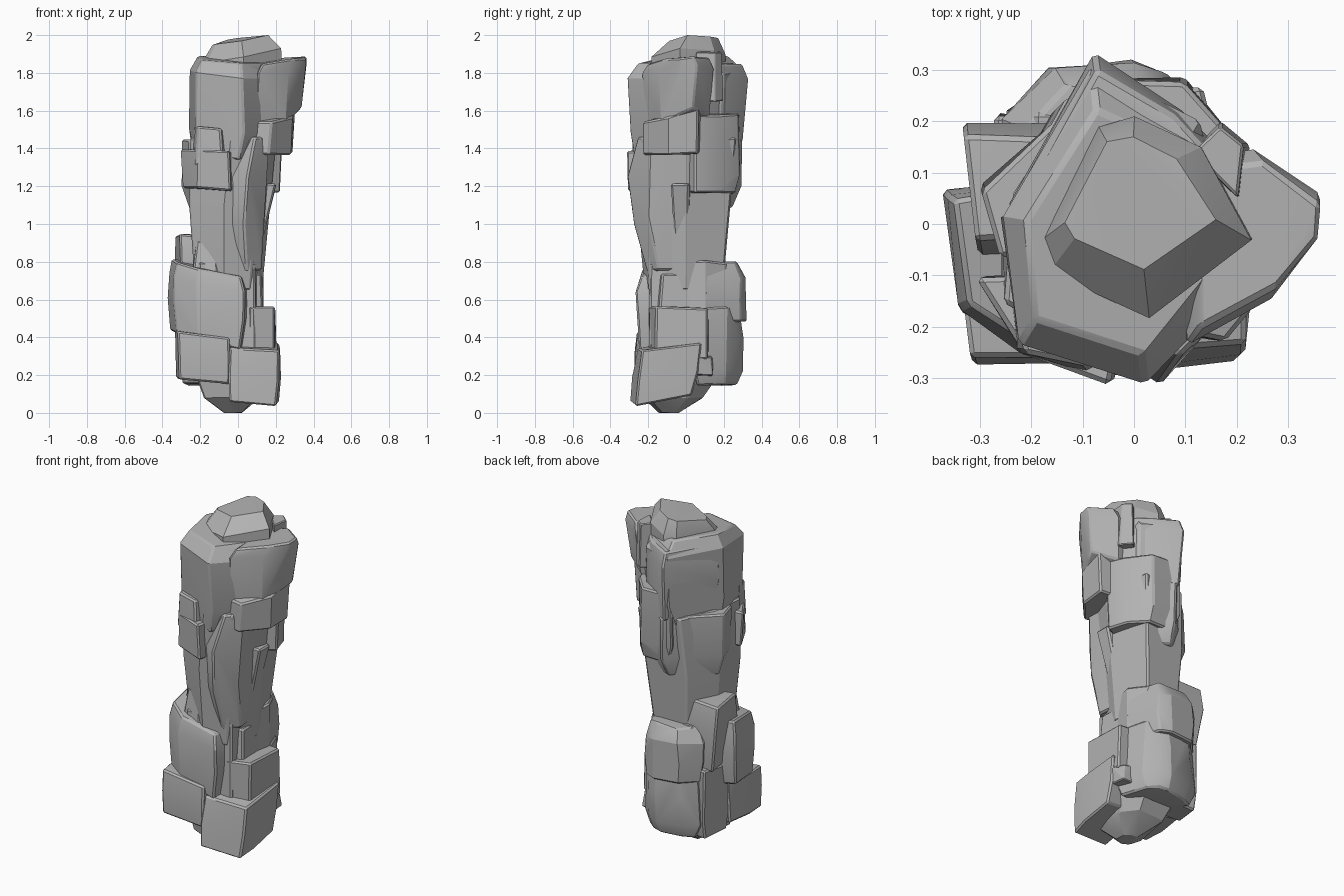
import bpy, bmesh, random

random.seed(4)
stone = bpy.data.materials.new("grey stone")
stone.diffuse_color = (0.45, 0.45, 0.45, 1)


def chunk(name, outline, levels, tilt=(0, 0), bevel=0.009, jitter=0.008):
    """Convex rock: a footprint repeated at levels (z, scale, dx, dy, tilt x, tilt y), chamfered."""
    cx = sum(p[0] for p in outline) / len(outline)
    cy = sum(p[1] for p in outline) / len(outline)
    bm = bmesh.new()
    for lv in levels:
        z, s, dx, dy, tx, ty = (tuple(lv) + (0, 0, 0, 0))[:6]
        for x, y in outline:
            ox, oy = (x - cx) * s, (y - cy) * s
            j = [random.uniform(-jitter, jitter) for _ in range(3)]
            bm.verts.new((cx + ox + dx + j[0], cy + oy + dy + j[1],
                          z + (tilt[0] + tx) * ox + (tilt[1] + ty) * oy + j[2]))
    out = bmesh.ops.convex_hull(bm, input=bm.verts[:])
    junk = {g for g in out["geom_interior"] + out["geom_unused"]
            if isinstance(g, bmesh.types.BMVert)}
    bmesh.ops.delete(bm, geom=list(junk), context='VERTS')
    bmesh.ops.dissolve_limit(bm, angle_limit=0.1, verts=bm.verts[:], edges=bm.edges[:])
    if bevel:
        sharp = [e for e in bm.edges if len(e.link_faces) == 2 and e.calc_face_angle() > 0.8]
        bmesh.ops.bevel(bm, geom=sharp, offset=bevel, segments=1, affect='EDGES',
                        clamp_overlap=True)
    for v in bm.verts:
        v.co.z = min(max(v.co.z, 0.0), 2.0)
    bmesh.ops.recalc_face_normals(bm, faces=bm.faces[:])
    me = bpy.data.meshes.new(name)
    bm.to_mesh(me)
    bm.free()
    me.materials.append(stone)
    ob = bpy.data.objects.new(name, me)
    bpy.context.collection.objects.link(ob)
    ob.select_set(True)
    bpy.context.view_layer.objects.active = ob


# Foot and hidden core
chunk("foot", [(-.23, -.16), (-.05, -.25), (.13, -.2), (.15, .06), (.05, .17), (-.17, .16)],
      [(0, .25, 0, -.05), (.08, .78, 0, -.03), (.2, 1)], jitter=.004)
chunk("lower_core", [(-.22, -.2), (.1, -.2), (.14, .1), (.08, .22), (-.2, .22)],
      [(.2, 1), (.8, .95)])

# Lower ring of blocks
chunk("lower_left_block", [(-.33, -.15), (-.32, -.27), (-.04, -.26), (0, 0), (-.3, .03)],
      [(.17, .97), (.3, 1.02), (.42, .98)], (-.1, 0))
chunk("lower_front_block", [(-.05, -.28), (.21, -.26), (.23, -.15), (.21, .06), (-.05, .05)],
      [(.07, .95, 0, -.02), (.2, 1), (.36, 1, 0, .02)], (-.1, .15))
chunk("lower_right_block", [(.05, -.2), (.2, -.17), (.2, .12), (.02, .12)],
      [(.28, 1), (.56, .97)])
chunk("lower_back_block", [(.18, .04), (.12, .22), (.06, .28), (-.01, .3), (-.17, .28), (-.26, .22), (-.1, 0)],
      [(.15, .8, 0, -.01), (.23, .98), (.4, .96), (.56, .88)])
chunk("left_panel", [(-.27, .21), (-.3, .02), (-.05, 0), (-.1, .2)],
      [(.15, .9), (.25, 1), (.55, 1)])
chunk("small_chip", [(.12, .06), (.21, .06), (.19, .14), (.1, .14)],
      [(.2, 1), (.3, .9)], bevel=.005)

# Second ring
chunk("front_left_slab", [(-.37, .06), (-.345, -.17), (-.22, -.25), (.03, -.26), (.06, -.1), (-.2, .09)],
      [(.39, .92), (.55, 1), (.69, 1), (.77, .9)], (-.2, .1))
chunk("back_ledge", [(.13, .1), (.07, .29), (0, .32), (-.16, .3), (-.26, .2), (-.05, 0)],
      [(.48, .95), (.6, 1), (.72, 1), (.8, .82, 0, -.02)])
chunk("left_nub", [(-.33, .19), (-.31, -.06), (-.1, -.05), (-.1, .2)],
      [(.55, .85, .02, 0), (.8, 1), (.94, .8, -.02, 0)])
chunk("small_left_nub", [(-.24, -.18), (-.1, -.22), (-.08, 0), (-.24, 0)],
      [(.7, 1), (.9, .8)], (-.1, 0))
chunk("right_wedge", [(0, -.18), (.13, -.15), (.13, .08), (0, .1)],
      [(.5, 1), (.74, .85)])

# Narrow waist
chunk("waist", [(-.25, -.15), (-.06, -.25), (.1, -.22), (.17, 0), (.1, .24), (-.14, .23), (-.24, .05)],
      [(.65, .85, -.01, 0), (.85, .85, -.02, 0), (1.1, 1, -.01, -.01), (1.45, 1.08, .02, 0)])
chunk("front_shard", [(-.08, -.21), (.04, -.29), (.14, -.2), (.13, 0), (-.05, 0)],
      [(.75, .7, .01, .03), (1.0, .95, 0, 0), (1.25, 1.05, .01, -.01), (1.46, .75, .05, 0)])
chunk("right_shard", [(.04, -.07), (.17, -.07), (.17, .02), (.04, .05)],
      [(.93, .8, -.02, 0), (1.22, 1.1, .02, 0)])
chunk("left_mid_block", [(-.3, .07), (-.26, -.06), (0, -.05), (.1, .2), (-.05, .3)],
      [(1.08, .84, .01, -.01), (1.2, 1), (1.45, .98)])
chunk("back_mid_block", [(.24, .04), (.2, .16), (.1, .28), (-.1, .28), (0, -.1)],
      [(1.16, .85), (1.27, 1), (1.58, 1)])
chunk("front_knob", [(-.31, -.1), (-.22, -.26), (-.04, -.32), (0, -.1)],
      [(1.18, .95), (1.39, 1)], (-.08, 0))
chunk("front_knob_top", [(-.24, -.15), (-.22, -.25), (-.08, -.29), (-.03, -.15)],
      [(1.3, 1), (1.51, .85)], (-.1, 0))

# Wide head
chunk("upper_body", [(.03, -.31), (-.23, -.23), (-.26, .02), (-.09, .3), (.13, .2), (.2, -.12)],
      [(1.36, .85, -.02, 0), (1.5, .97), (1.79, 1), (1.87, .78)], (-.08, .05))
chunk("upper_back_block", [(-.08, .33), (-.25, .03), (.0, -.05), (.21, .1), (.1, .22)],
      [(1.43, .87, .01, 0), (1.62, .98), (1.76, 1), (1.85, .88)])
chunk("upper_right_block", [(.365, .05), (.355, -.02), (.27, -.15), (.1, -.23), (.08, .12), (.23, .14)],
      [(1.55, .9, -.02, 0, .3, .15), (1.82, 1), (1.87, .85, .015, 0)], (.1, .05))
chunk("right_shoulder", [(.29, .07), (.28, -.1), (.17, -.23), (.02, -.2), (.05, .1)],
      [(1.37, .97), (1.58, 1.02, .01, 0, 0, .25)])
chunk("top_chip", [(.11, .14), (.17, .2), (.22, .15), (.21, .04)],
      [(1.65, 1), (1.91, .9)], bevel=.005)
chunk("cap", [(-.19, -.04), (-.17, -.09), (.03, -.18), (.23, -.03), (.13, .15), (0, .21), (-.07, .19)],
      [(1.7, 1), (1.89, 1), (1.975, .68, 0, .02)], (.18, .05), bevel=0, jitter=.005)

bpy.ops.object.shade_smooth_by_angle(angle=0.4)
